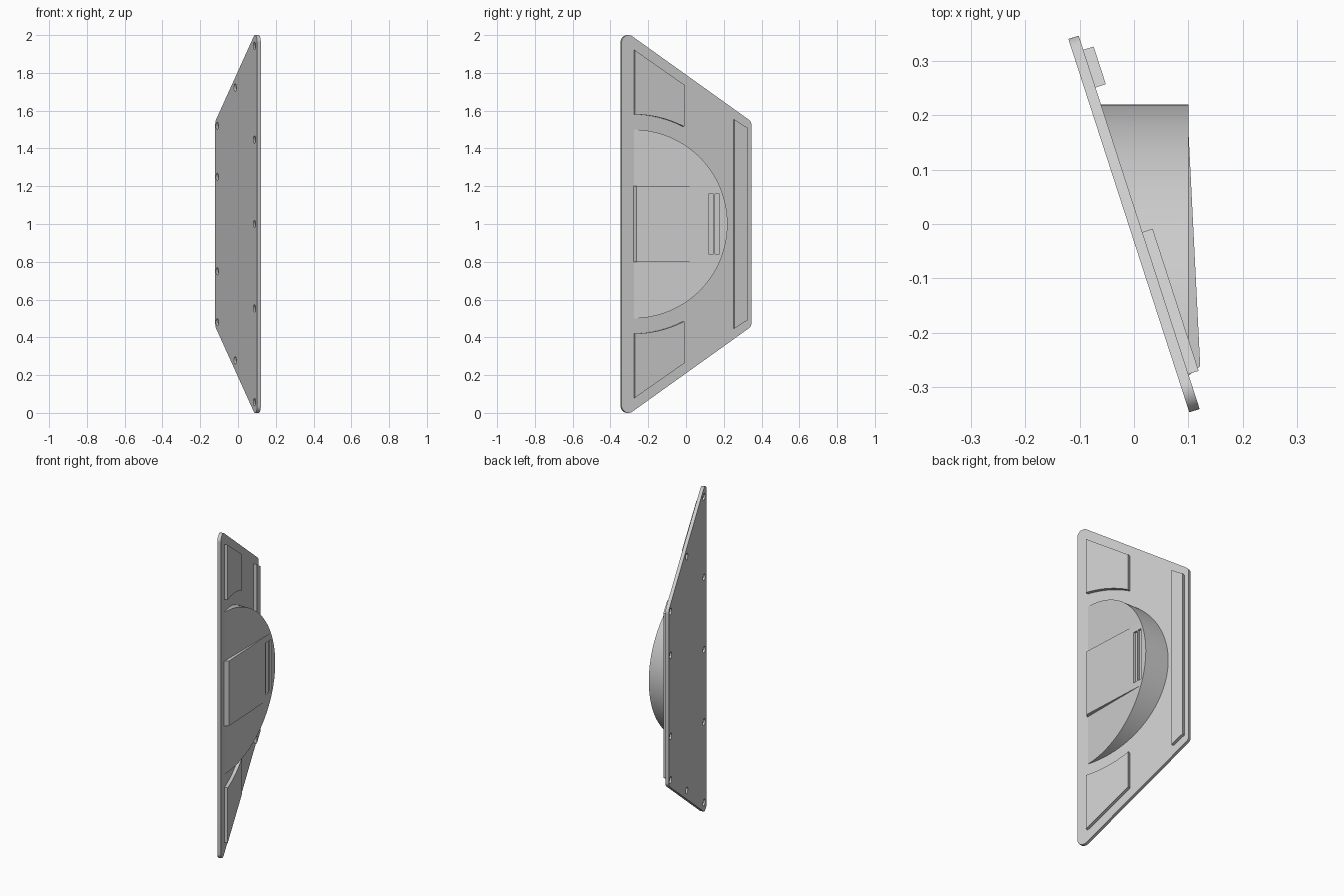
import bpy, bmesh, math
from mathutils import Vector

cube = bpy.data.objects.get("Cube")
if cube:
    bpy.data.objects.remove(cube, do_unlink=True)

grey = bpy.data.materials.new("plain grey")
grey.use_nodes = True
grey.diffuse_color = (0.6, 0.6, 0.6, 1)
grey.node_tree.nodes["Principled BSDF"].inputs["Base Color"].default_value = (0.6, 0.6, 0.6, 1)

# Tilted plate frame: ALONG runs front to back, OUT points away from the outer face
TILT = math.radians(17.95)
ALONG = Vector((-math.sin(TILT), math.cos(TILT), 0))
OUT = Vector((math.cos(TILT), math.sin(TILT), 0))
MID = 1.0


def on_plate(u, n, z):
    p = ALONG * u + OUT * n
    return Vector((p.x, p.y, z))


def loft(name, lower, upper):
    """Closed solid between two loops with equal point counts."""
    bm = bmesh.new()
    a = [bm.verts.new(p) for p in lower]
    b = [bm.verts.new(p) for p in upper]
    bm.faces.new(a)
    bm.faces.new(b)
    for i in range(len(a)):
        j = (i + 1) % len(a)
        bm.faces.new((a[i], a[j], b[j], b[i]))
    bmesh.ops.recalc_face_normals(bm, faces=bm.faces)
    mesh = bpy.data.meshes.new(name)
    bm.to_mesh(mesh)
    bm.free()
    mesh.materials.append(grey)
    obj = bpy.data.objects.new(name, mesh)
    bpy.context.collection.objects.link(obj)
    return obj


def slab(name, outline, n0, n1):
    return loft(name, [on_plate(u, n0, z) for u, z in outline],
                [on_plate(u, n1, z) for u, z in outline])


def fillet(corners, r, steps=8):
    pts = []
    for i, p in enumerate(corners):
        p = Vector(p)
        e1 = (Vector(corners[i - 1]) - p).normalized()
        e2 = (Vector(corners[(i + 1) % len(corners)]) - p).normalized()
        half = e1.angle(e2) / 2
        c = p + (e1 + e2).normalized() * r / math.sin(half)
        s = p + e1 * r / math.tan(half) - c
        t = p + e2 * r / math.tan(half) - c
        pts += [tuple(c + s.lerp(t, k / steps).normalized() * r) for k in range(steps + 1)]
    return pts


def activate(obj):
    bpy.ops.object.select_all(action='DESELECT')
    obj.select_set(True)
    bpy.context.view_layer.objects.active = obj


def cut(obj, cutters):
    activate(obj)
    for c in cutters:
        c.hide_render = True
        mod = obj.modifiers.new("cut", 'BOOLEAN')
        mod.operation, mod.solver, mod.object = 'DIFFERENCE', 'EXACT', c
        bpy.ops.object.modifier_apply(modifier=mod.name)


# Base plate with rounded corners
HALF = 0.3615
plate = slab("base_plate", fillet([(-HALF, -0.034), (HALF, 0.458), (HALF, 1.542), (-HALF, 2.034)], 0.038),
             -0.01, 0.01)

# Blind screw holes in the inner face
holes = []
for u, offsets in ((0.326, (0.25, 0.52)), (0.018, (0.722,)), (-0.313, (0, 0.447, 0.943))):
    for z in sorted({MID + s * o for o in offsets for s in (-1, 1)}):
        ring = [(u + 0.02 * math.cos(k * math.tau / 20), z + 0.02 * math.sin(k * math.tau / 20))
                for k in range(20)]
        holes.append(slab("hole_cutter", ring, -0.03, 0.0))
cut(plate, holes)

# Half-round housing, flat outer face, running back into the tilted plate
FACE_X, AXIS_Y, RADIUS = 0.1, -0.28, 0.5
arc = [(AXIS_Y + RADIUS * math.cos(a), MID + RADIUS * math.sin(a))
       for a in (math.pi * (k / 64 - 0.5) for k in range(65))]
housing = loft("round_housing", [(-math.tan(TILT) * y, y, z) for y, z in arc],
               [(FACE_X, y, z) for y, z in arc])

# Shallow wedge on the housing face
wedge_profile = [(FACE_X, 0.178), (0.122, -0.262), (FACE_X, AXIS_Y)]
wedge = loft("wedge_panel", [(x, y, 0.8) for x, y in wedge_profile],
             [(x, y, 1.2) for x, y in wedge_profile])

# Two upright slots through the wedge into the housing
slots = []
for y0 in (0.12, 0.153):
    rect = [(0.09, y0), (0.13, y0), (0.13, y0 + 0.025), (0.09, y0 + 0.025)]
    slots.append(loft("slot_cutter", [(x, y, 0.84) for x, y in rect],
                      [(x, y, 1.16) for x, y in rect]))
cut(housing, slots)
cut(wedge, slots)

# Raised pads above and below the housing, with an edge concentric to it
U0, U1 = -0.294, -0.019
pads = []
for name, side in (("upper_pad", 1), ("lower_pad", -1)):
    outline = [(U0, 0.92), (U1, 0.737)]
    for k in range(17):
        u = U1 + (U0 - U1) * k / 16
        y = u * math.cos(TILT) + 0.005
        outline.append((u, math.sqrt(0.58 ** 2 - (y - AXIS_Y) ** 2)))
    pads.append(slab(name, [(u, MID + side * h) for u, h in outline], 0.005, 0.03))

# Long raised pad along the short edge
pads.append(slab("rear_pad", [(0.261, 0.447), (0.334, 0.492), (0.334, 1.508), (0.261, 1.553)], 0.005, 0.03))

for c in holes + slots:
    bpy.data.objects.remove(c, do_unlink=True)

for obj in [plate, housing, wedge] + pads:
    activate(obj)
    bpy.ops.object.shade_smooth_by_angle(angle=math.radians(30 if obj is not wedge else 1))
